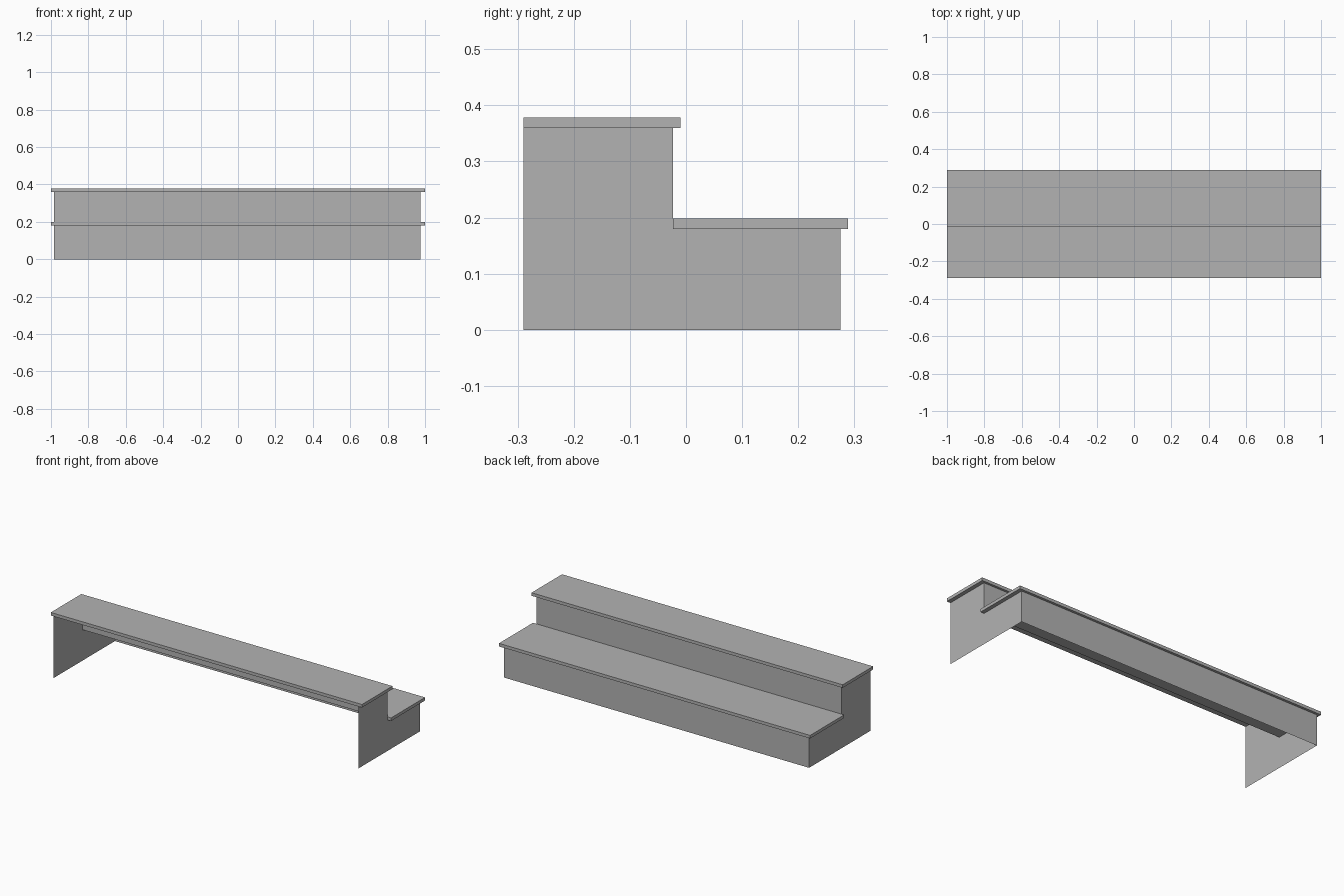
import bpy
import bmesh

cube = bpy.data.objects.get("Cube")
if cube:
    bpy.data.objects.remove(cube, do_unlink=True)

# Single flat grey
GREY = (0.45, 0.45, 0.45, 1.0)
grey = bpy.data.materials.new("plain grey")
grey.use_nodes = True
grey.diffuse_color = GREY
grey.node_tree.nodes["Principled BSDF"].inputs["Base Color"].default_value = GREY

# Shared dimensions
LEFT, RIGHT = 0.977, -0.984      # planes of the side panels
BACK = -0.29                     # open rear edge
UPPER_RISER, LOWER_RISER = -0.023, 0.275
LOWER_Z, UPPER_Z = 0.18, 0.36    # undersides of the treads
TREAD = 0.018                    # tread thickness


def add_object(name, bm):
    mesh = bpy.data.meshes.new(name)
    bm.to_mesh(mesh)
    bm.free()
    mesh.materials.append(grey)
    obj = bpy.data.objects.new(name, mesh)
    bpy.context.collection.objects.link(obj)
    return obj


def sheet(name, points):
    """Thin flat panel from an outline."""
    bm = bmesh.new()
    bm.faces.new([bm.verts.new(p) for p in points])
    return add_object(name, bm)


def tread(name, y0, y1, z0):
    """Full-width slab that overhangs the sides and the riser."""
    bm = bmesh.new()
    bmesh.ops.create_cube(bm, size=1)
    for v in bm.verts:
        v.co.x *= 2
        v.co.y = y0 if v.co.y < 0 else y1
        v.co.z = z0 if v.co.z < 0 else z0 + TREAD
    return add_object(name, bm)


def riser(name, y, z0, z1):
    return sheet(name, [(LEFT, y, z0), (RIGHT, y, z0), (RIGHT, y, z1), (LEFT, y, z1)])


# Stepped side panels, facing outward
profile = [(BACK, 0), (LOWER_RISER, 0), (LOWER_RISER, LOWER_Z),
           (UPPER_RISER, LOWER_Z), (UPPER_RISER, UPPER_Z), (BACK, UPPER_Z)]
sheet("left_side_panel", [(LEFT, y, z) for y, z in profile])
sheet("right_side_panel", [(RIGHT, y, z) for y, z in reversed(profile)])

# Risers; the rear and underside stay open
riser("lower_riser", LOWER_RISER, 0, LOWER_Z)
riser("upper_riser", UPPER_RISER, LOWER_Z, UPPER_Z)

# Treads
tread("lower_tread", UPPER_RISER, 0.289, LOWER_Z)
tread("upper_tread", BACK, -0.01, UPPER_Z)
